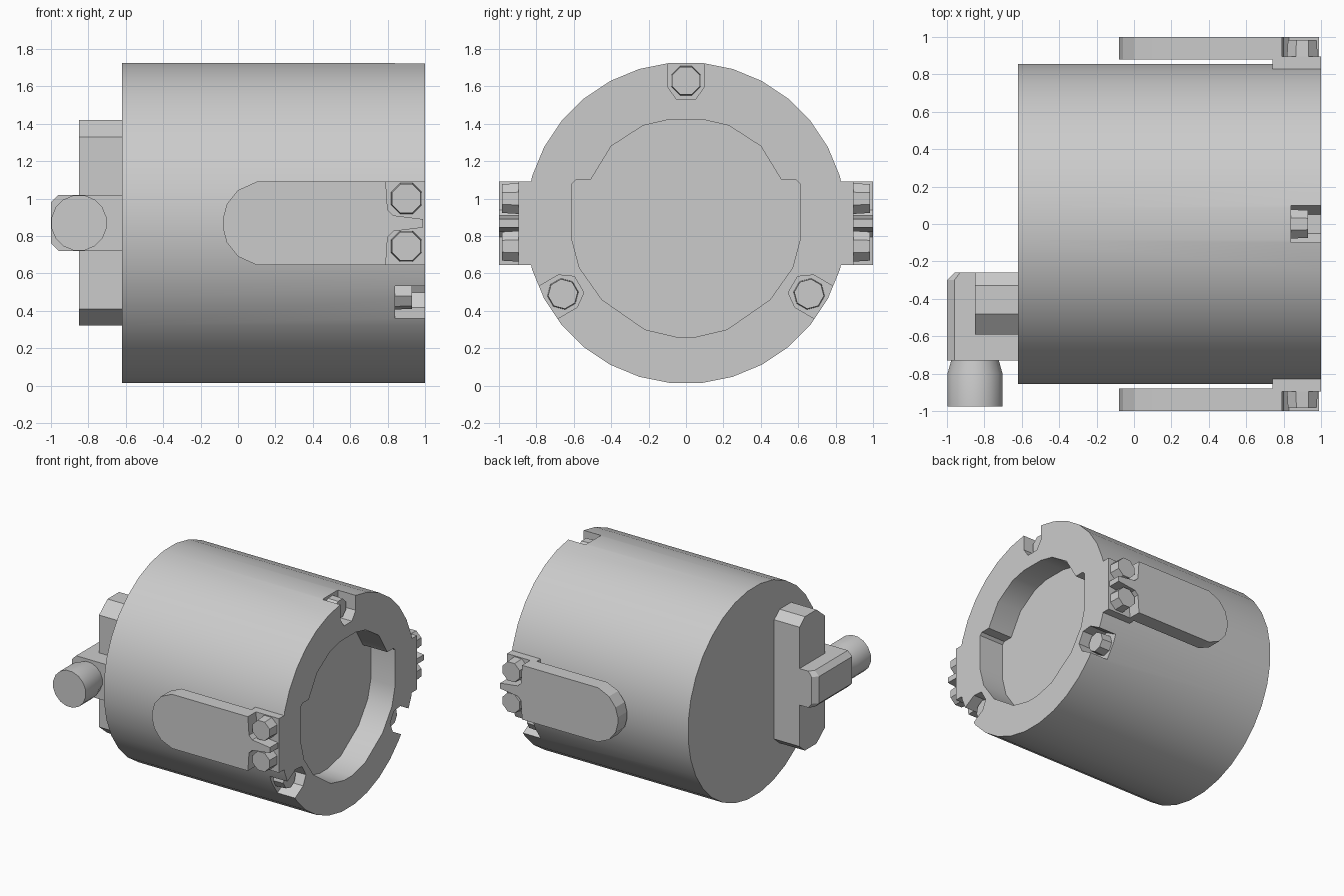
import bpy, bmesh, math
from mathutils import Matrix, Vector

cube = bpy.data.objects.get("Cube")
if cube:
    bpy.data.objects.remove(cube, do_unlink=True)

grey = bpy.data.materials.new("plain grey")
grey.use_nodes = True
grey.diffuse_color = (0.6, 0.6, 0.6, 1)
grey.node_tree.nodes["Principled BSDF"].inputs["Base Color"].default_value = (0.6, 0.6, 0.6, 1)

AXIS_Z = 0.87   # height of the drum's axis
RADIUS = 0.86


def loft(name, rings):
    """Closed solid through a list of matching point rings."""
    bm = bmesh.new()
    loops = [[bm.verts.new(p) for p in ring] for ring in rings]
    n = len(loops[0])
    for a, b in zip(loops, loops[1:]):
        for i in range(n):
            j = (i + 1) % n
            bm.faces.new((a[i], a[j], b[j], b[i]))
    bm.faces.new(loops[0])
    bm.faces.new(loops[-1])
    bmesh.ops.recalc_face_normals(bm, faces=bm.faces[:])
    mesh = bpy.data.meshes.new(name)
    bm.to_mesh(mesh)
    bm.free()
    mesh.materials.append(grey)
    obj = bpy.data.objects.new(name, mesh)
    bpy.context.collection.objects.link(obj)
    return obj


def prism_x(name, profile, x0, x1):
    return loft(name, [[(x, y, z) for y, z in profile] for x in (x0, x1)])


def prism_y(name, profile, y0, y1):
    return loft(name, [[(x, y, z) for x, z in profile] for y in (y0, y1)])


def circle(cx, cz, r, n):
    return [(cx + r * math.cos(math.tau * (i + 0.5) / n),
             cz + r * math.sin(math.tau * (i + 0.5) / n)) for i in range(n)]


def mirrored(half, centre=0):
    """Complete a profile whose half is mirrored in its first coordinate."""
    return half + [(2 * centre - a, b) for a, b in reversed(half)]


def turn(obj, angle):
    """Turn the mesh about the drum's axis."""
    c = Vector((0, 0, AXIS_Z))
    obj.data.transform(Matrix.Translation(c) @ Matrix.Rotation(angle, 4, 'X') @ Matrix.Translation(-c))


def select(obj):
    bpy.ops.object.select_all(action='DESELECT')
    obj.select_set(True)
    bpy.context.view_layer.objects.active = obj


def smooth(obj, degrees=30):
    select(obj)
    bpy.ops.object.shade_smooth_by_angle(angle=math.radians(degrees))


def cut(obj, cutter):
    select(obj)
    mod = obj.modifiers.new("cut", 'BOOLEAN')
    mod.operation = 'DIFFERENCE'
    mod.solver = 'EXACT'
    mod.object = cutter
    bpy.ops.object.modifier_apply(modifier=mod.name)
    bpy.data.objects.remove(cutter, do_unlink=True)


# Drum with a keyed round recess in its open end
drum = prism_x("drum", circle(0, AXIS_Z, RADIUS, 32), -0.62, 1.0)
half_recess = [(0.1, 1.42), (0.23, 1.39), (0.4, 1.28), (0.51, 1.1), (0.59, 1.1),
               (0.61, 1.08), (0.61, 0.78), (0.57, 0.63), (0.45, 0.46), (0.22, 0.3), (0.05, 0.26)]
cut(drum, prism_x("recess_cutter", mirrored(half_recess), 0.78, 1.1))

# Three rim notches, each with a bolt
half_notch = [(0.1, 1.9), (0.1, 1.6), (0.05, 1.53)]
for i, place in enumerate(("top", "back", "front")):
    angle = i * math.tau / 3
    notch = prism_x("notch_cutter", mirrored(half_notch), 0.84, 1.1)
    turn(notch, -angle)
    cut(drum, notch)
    bolt = loft(place + "_rim_bolt", [[(x, y, z) for y, z in circle(0, 1.63, r, 8)]
                                      for x, r in ((0.82, 0.085), (0.93, 0.08))])
    turn(bolt, -angle)
smooth(drum)

# Side straps: rounded plate with a web between two bolts, on a short foot
half_strap = [(1.09, 0.79), (0.94, 0.8), (0.91, 0.83), (0.89, 0.99)]
half_tip = [(0.895, -0.08), (0.97, -0.06), (1.045, 0.0), (1.09, 0.1)]
strap_outline = [(x, z) for z, x in mirrored(half_tip + half_strap, 0.8675)]
foot_outline = [(0.74, 0.645), (1.0, 0.645), (1.0, 1.09), (0.74, 1.09)]
for side, s in (("front", -1), ("back", 1)):
    prism_y(side + "_strap", strap_outline, s * 0.88, s * 1.0)
    prism_y(side + "_strap_foot", foot_outline, s * 0.78, s * 0.895)
    for level, z in (("lower", 0.745), ("upper", 1.0)):
        loft(f"{side}_{level}_strap_bolt", [[(x, s * y, h) for x, h in circle(0.9, z, r, 8)]
                                            for y, r in ((0.88, 0.09), (0.985, 0.083))])

# Upright bracket on the closed end
half_bracket = [(0.87, -0.59), (1.33, -0.59), (1.42, -0.48), (1.42, -0.33), (1.36, -0.26), (0.87, -0.26)]
upper = [(y, z) for z, y in half_bracket]
lower = [(y, 2 * AXIS_Z - z) for y, z in reversed(upper[1:-1])]
prism_x("bracket", upper + lower, -0.85, -0.6)

# Arm with a chamfered outer end, reaching across the bracket
arm_outline = [(-0.6, 0.72), (-0.96, 0.72), (-1.0, 0.76), (-1.0, 0.98), (-0.96, 1.02), (-0.6, 1.02)]
tip_outline = [(max(x, -0.96), min(max(z, 0.75), 0.99)) if x < -0.7 else (x, z) for x, z in arm_outline]
tip_outline[1] = (-0.93, 0.72)
tip_outline[4] = (-0.93, 1.02)
loft("arm", [[(x, y, z) for x, z in outline]
             for outline, y in ((arm_outline, -0.73), (arm_outline, -0.3), (tip_outline, -0.26))])

# Round pipe stub at the arm's end
stub = loft("pipe_stub", [[(x, y, z) for x, z in circle(-0.85, AXIS_Z, r, 16)]
                          for y, r in ((-0.7, 0.13), (-0.73, 0.13), (-0.8, 0.15), (-0.975, 0.15))])
smooth(stub)
